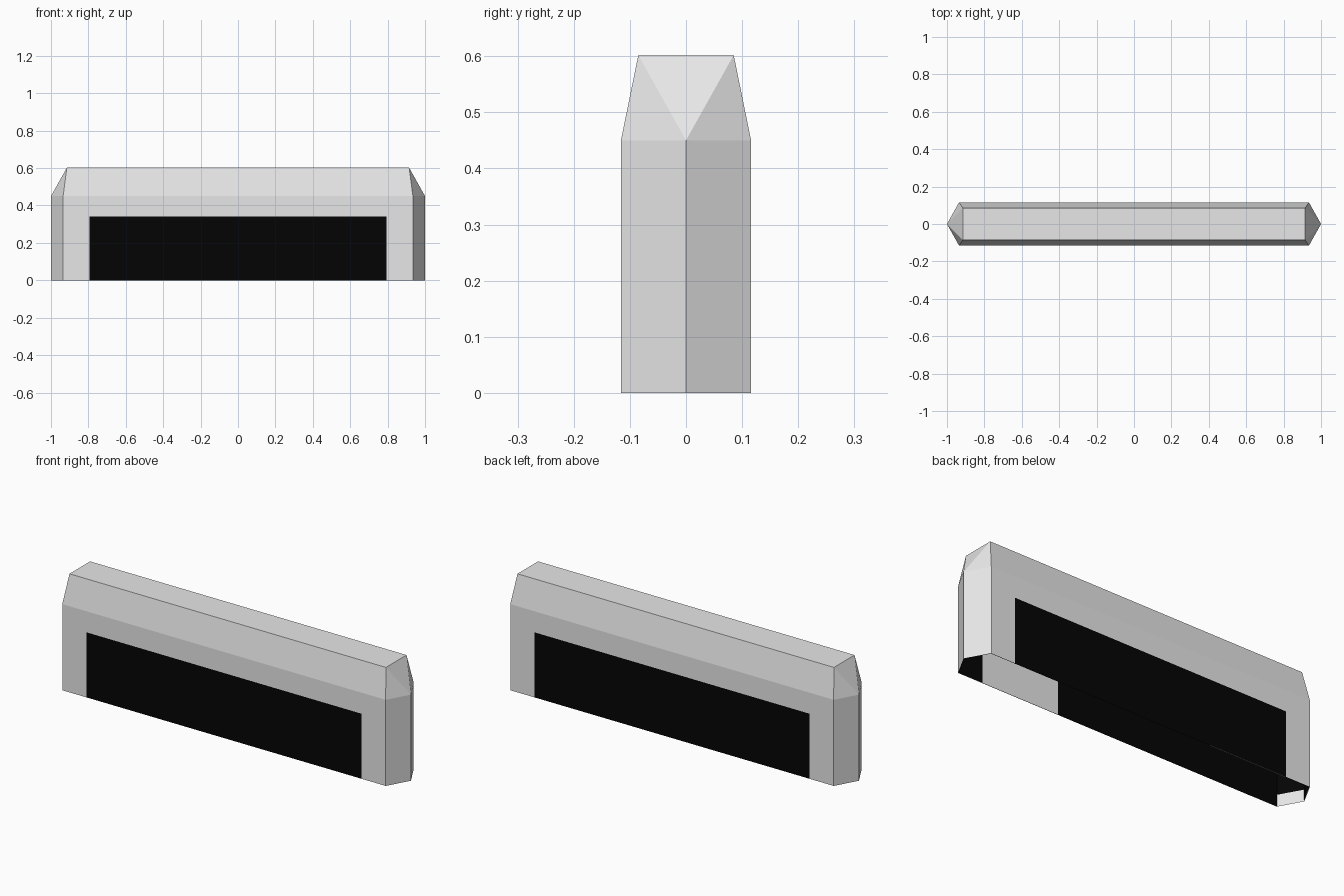
import bpy
import bmesh

cube = bpy.data.objects.get("Cube")
if cube:
    bpy.data.objects.remove(cube, do_unlink=True)


def make_material(name, value):
    mat = bpy.data.materials.new(name)
    mat.use_nodes = True
    color = (value, value, value, 1.0)
    mat.diffuse_color = color
    mat.node_tree.nodes["Principled BSDF"].inputs["Base Color"].default_value = color
    return mat


TIP, SHOULDER, HALF_DEPTH = 1.0, 0.935, 0.116
TOP_X, TOP_Y = 0.915, 0.085
SHOULDER_Z, TOP_Z = 0.45, 0.602
PANEL_X, PANEL_Z = 0.795, 0.34
PATCH_X, SKIRT_Z = 0.35, 0.06
LINING_GAP = 0.003
PALE, DARK = 0, 1
materials = [make_material("pale grey", 0.8), make_material("black", 0.0012)]


def build_shell():
    """Open-bottomed hexagonal wall with a tapered cap."""
    bm = bmesh.new()

    def ring(z):
        outline = [(TIP, 0), (SHOULDER, HALF_DEPTH), (-SHOULDER, HALF_DEPTH),
                   (-TIP, 0), (-SHOULDER, -HALF_DEPTH), (SHOULDER, -HALF_DEPTH)]
        return [bm.verts.new((x, y, z)) for x, y in outline]

    # Upright walls
    low, high = ring(0), ring(SHOULDER_Z)
    for i in range(6):
        j = (i + 1) % 6
        bm.faces.new((low[i], low[j], high[j], high[i]))

    # Tapered cap ending in a flat rectangular top
    a, b, c, d = [bm.verts.new((sx * TOP_X, sy * TOP_Y, TOP_Z))
                  for sx, sy in ((1, 1), (-1, 1), (-1, -1), (1, -1))]
    bm.faces.new((a, b, c, d))
    bm.faces.new((high[1], high[2], b, a))
    bm.faces.new((high[4], high[5], d, c))
    for tip, first, second, p, q in ((high[0], high[5], high[1], d, a),
                                     (high[3], high[2], high[4], b, c)):
        bm.faces.new((tip, q, p))
        bm.faces.new((first, tip, p))
        bm.faces.new((tip, second, q))
    return bm


def cut(bm, axis, value):
    point, normal = [0, 0, 0], [0, 0, 0]
    point[axis], normal[axis] = value, 1
    bmesh.ops.bisect_plane(bm, geom=bm.verts[:] + bm.edges[:] + bm.faces[:],
                           dist=0.0001, plane_co=point, plane_no=normal)


def finish(bm, name):
    mesh = bpy.data.meshes.new(name)
    bm.to_mesh(mesh)
    bm.free()
    for mat in materials:
        mesh.materials.append(mat)
    bpy.context.collection.objects.link(bpy.data.objects.new(name, mesh))


def in_panel(face):
    center = face.calc_center_median()
    return (abs(face.normal.y) > 0.99 and abs(center.x) < PANEL_X
            and center.z < PANEL_Z)


# Outer body with a dark panel on front and back
body = build_shell()
for axis, value in ((0, PANEL_X), (0, -PANEL_X), (2, PANEL_Z)):
    cut(body, axis, value)
for face in body.faces:
    face.material_index = DARK if in_panel(face) else PALE
finish(body, "barrier_body")

# Dark inner lining, pale on part of each panel and at the foot of one corner
lining = build_shell()
for axis, value in ((0, PANEL_X), (0, -PANEL_X), (2, PANEL_Z),
                    (0, PATCH_X), (0, -PATCH_X), (2, SKIRT_Z)):
    cut(lining, axis, value)
lining.normal_update()
for face in lining.faces:
    center = face.calc_center_median()
    patch = in_panel(face) and center.x * -face.normal.y > PATCH_X
    foot = center.x < -SHOULDER and center.y < 0 and center.z < SKIRT_Z
    face.material_index = PALE if patch or foot else DARK
for vert, normal in [(v, v.normal.copy()) for v in lining.verts]:
    vert.co -= normal * LINING_GAP
bmesh.ops.reverse_faces(lining, faces=lining.faces[:])
finish(lining, "inner_lining")
